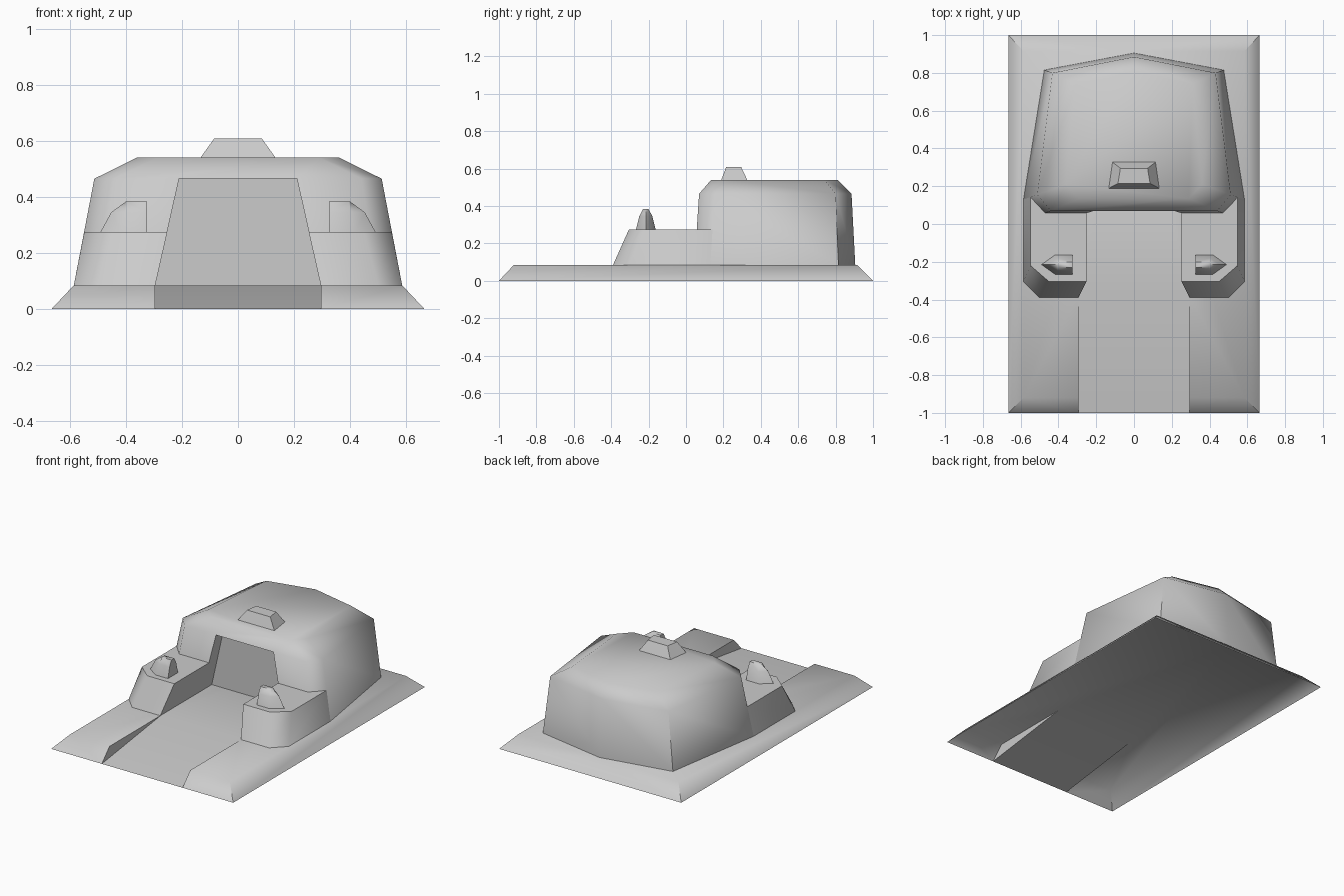
import bpy, bmesh, math

if "Cube" in bpy.data.objects:
    bpy.data.objects.remove(bpy.data.objects["Cube"])


def finish(obj):
    bpy.ops.object.select_all(action='DESELECT')
    bpy.context.view_layer.objects.active = obj
    obj.select_set(True)
    bpy.ops.object.shade_smooth_by_angle(angle=math.radians(56))


def make(name, verts, faces, recalc=True, mirror=False, smooth=True):
    bm = bmesh.new()
    vs = [bm.verts.new(v) for v in verts]
    for f in faces:
        bm.faces.new([vs[i] for i in f])
    bmesh.ops.remove_doubles(bm, verts=bm.verts[:], dist=1e-4)
    if recalc:
        bmesh.ops.recalc_face_normals(bm, faces=bm.faces[:])
    mesh = bpy.data.meshes.new(name)
    bm.to_mesh(mesh)
    bm.free()
    obj = bpy.data.objects.new(name, mesh)
    bpy.context.collection.objects.link(obj)
    if smooth:
        finish(obj)
    if mirror:
        obj.modifiers.new("Mirror", 'MIRROR').use_axis[0] = True
    return obj


def loft(name, rings, start_cap=True, end_cap=True, **kw):
    n = len(rings[0])
    faces = [(k * n + i, k * n + (i + 1) % n, (k + 1) * n + (i + 1) % n, (k + 1) * n + i)
             for k in range(len(rings) - 1) for i in range(n)]
    if start_cap:
        faces.append(tuple(range(n)))
    if end_cap:
        faces.append(tuple(range((len(rings) - 1) * n, len(rings) * n)))
    return make(name, [v for r in rings for v in r], faces, **kw)


def level(pts, z):
    return [(x, y, z) for x, y in pts]


Z0, Z1, Z2, Z3 = 0.085, 0.275, 0.465, 0.54

# Base: open-bottomed bevelled slab with a ramp notch in front
base_pts = [(.665, -1, 0), (.665, 1, 0), (0, 1, 0),
            (.585, -.92, Z0), (.585, .915, Z0), (0, .915, Z0),
            (.295, -1, 0), (.295, -.92, Z0), (.295, -.38, Z0),
            (0, -1, 0), (0, -.38, Z0)]
make("base_with_ramp", base_pts,
     [(0, 1, 4, 3), (1, 2, 5, 4), (6, 0, 3, 7), (6, 7, 8), (9, 6, 8, 10), (7, 3, 4, 5, 10, 8)],
     recalc=False, mirror=True)


# Main hall: faceted body with a pointed back
def hall_ring(half, z):
    return level(half + [(-x, y) for x, y in reversed(half[1:])], z)


hall = loft("main_hall", [
    hall_ring([(0, .905), (.475, .815), (.585, .13), (.5, .045)], Z0),
    hall_ring([(0, .885), (.432, .8), (.512, .155), (.44, .07)], Z2),
    hall_ring([(0, .81), (.31, .74), (.36, .21), (.29, .135)], Z3)], smooth=False)

# Doorway: tapered recess cut into the front of the hall
door = [(-.314, 0), (.314, 0), (.21, Z2), (-.21, Z2)]
cutter = loft("door_cutter", [[(x, y, z) for x, z in door] for y in (-.3, .148)], smooth=False)
cutter.hide_render = True
cut = hall.modifiers.new("Doorway", 'BOOLEAN')
cut.operation = 'DIFFERENCE'
cut.solver = 'EXACT'
cut.object = cutter
bpy.context.view_layer.objects.active = hall
bpy.ops.object.modifier_apply(modifier=cut.name)
bpy.data.objects.remove(cutter)
bm = bmesh.new()
bm.from_mesh(hall.data)
under = [f for f in bm.faces if all(v.co.z < Z0 + .001 for v in f.verts)]
bmesh.ops.delete(bm, geom=under, context='FACES')
bm.to_mesh(hall.data)
bm.free()
finish(hall)

# Side platforms flanking the entrance
loft("side_platform", [
    level([(.295, -.39), (.5, -.39), (.585, -.305), (.585, .13), (.5, .045), (.295, .045)], Z0),
    level([(.252, -.305), (.45, -.305), (.548, -.22), (.548, .142), (.47, .058), (.252, .058)], Z1)],
    start_cap=False, mirror=True)

# Lamp housings on the platforms: rounded section tapering to an outer ridge
sec = [(-.267, Z1), (-.25, .345), (-.23, .383), (-.2, .383), (-.18, .345), (-.163, Z1)]
ridge = {Z1: .49, .345: .452, .383: .4}
loft("lamp_housing", [
    [(.325, y, z) for y, z in sec],
    [(.395 + (.383 - z) * .2, y, z) for y, z in sec],
    [(ridge[z], -.215, z) for y, z in sec]], end_cap=False, mirror=True)

# Roof vent
loft("roof_vent", [
    level([(-.135, .188), (.135, .188), (.115, .328), (-.115, .328)], Z3 - .002),
    level([(-.085, .215), (.085, .215), (.072, .295), (-.072, .295)], .608)])
